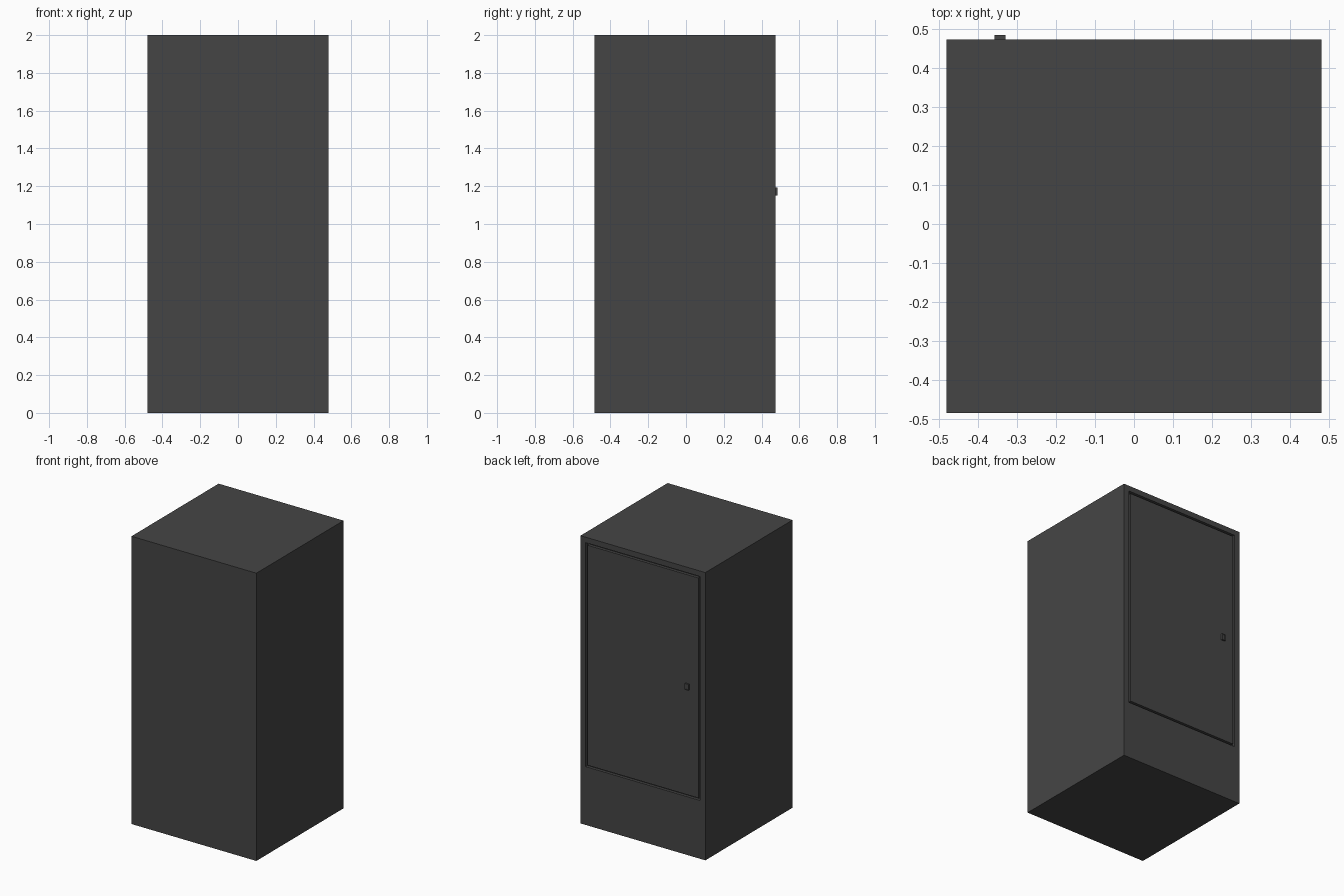
import bpy, bmesh

if "Cube" in bpy.data.objects:
    bpy.data.objects.remove(bpy.data.objects["Cube"])


def flat_material(name, rgb):
    m = bpy.data.materials.new(name)
    m.diffuse_color = (*rgb, 1)
    m.use_nodes = True
    m.node_tree.nodes["Principled BSDF"].inputs["Base Color"].default_value = m.diffuse_color
    return m


charcoal = flat_material("charcoal", (0.06, 0.06, 0.06))


def box(name, x0, x1, y0, y1, z0, z1):
    bm = bmesh.new()
    bmesh.ops.create_cube(bm, size=1)
    for v in bm.verts:
        v.co = (x1 if v.co.x > 0 else x0, y1 if v.co.y > 0 else y0, z1 if v.co.z > 0 else z0)
    me = bpy.data.meshes.new(name)
    ob = bpy.data.objects.new(name, me)
    bpy.context.collection.objects.link(ob)
    me.materials.append(charcoal)
    return ob, bm


def inset_back(bm, width, depth, skip=None):
    """Inset the back-facing (+y) face, then sink it; returns that face."""
    bm.normal_update()
    face = max(bm.faces, key=lambda f: f.calc_center_median().y)
    bmesh.ops.inset_individual(bm, faces=[face], thickness=width)
    if depth:
        r = bmesh.ops.inset_individual(bm, faces=[face], thickness=0.0, depth=-depth)
    return face


def finish(ob, bm):
    bm.to_mesh(ob.data)
    bm.free()


BACK = 0.473
X0, X1, Z0, Z1 = -0.44, 0.44, 0.405, 1.962   # door opening

# Cabinet body with a shallow recess for the door
body, bm = box("cabinet_body", -0.48, 0.48, -0.484, BACK, 0, 2)
face = inset_back(bm, 0.03, 0.0)
for v in face.verts:
    v.co.x = X1 if v.co.x > 0 else X0
    v.co.z = Z1 if v.co.z > 1 else Z0
bm.normal_update()
ring = bmesh.ops.extrude_discrete_faces(bm, faces=[face])["faces"][0]
for v in ring.verts:
    v.co.y -= 0.02
finish(body, bm)

# Door panel, flush with the back, leaving a thin groove around it
GAP = 0.014
door, bm = box("door", X0 + GAP, X1 - GAP, BACK - 0.02, BACK, Z0 + GAP, Z1 - GAP)
finish(door, bm)

# Small square latch with a recessed centre
latch, bm = box("latch", -0.357, -0.329, BACK - 0.001, 0.484, 1.15, 1.193)
inset_back(bm, 0.006, 0.004)
finish(latch, bm)
